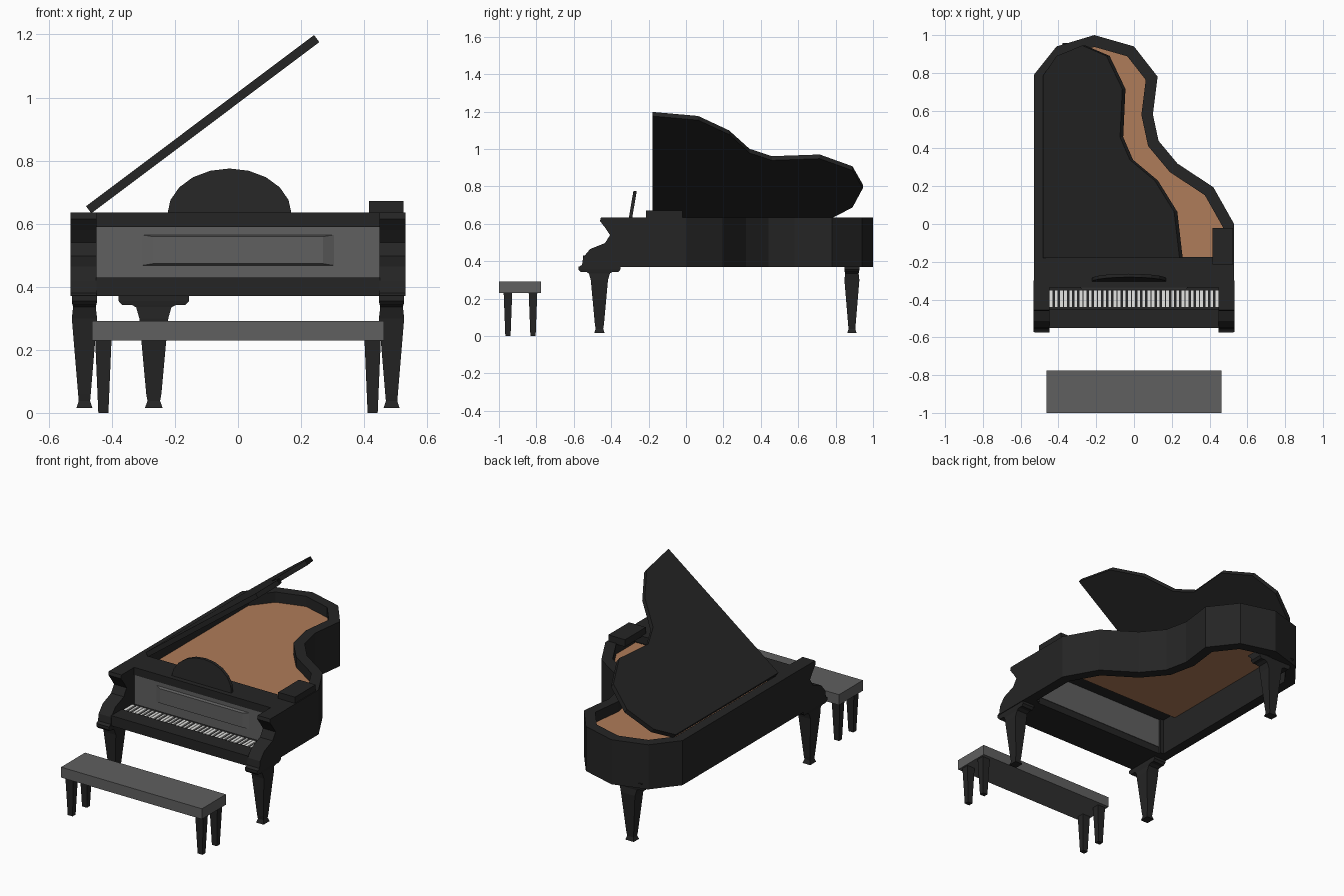
import bpy, bmesh, math
from mathutils import Vector

if "Cube" in bpy.data.objects:
    bpy.data.objects.remove(bpy.data.objects["Cube"])


def material(name, rgb):
    m = bpy.data.materials.new(name)
    m.diffuse_color = (*rgb, 1)
    m.use_nodes = True
    m.node_tree.nodes["Principled BSDF"].inputs["Base Color"].default_value = m.diffuse_color
    return m


BLACK = material("black lacquer", (0.018, 0.018, 0.018))
GREY = material("dark grey", (0.115, 0.115, 0.115))
WOOD = material("brown wood", (0.43, 0.20, 0.10))
WHITE = material("key white", (0.80, 0.80, 0.78))


def loft(name, loops, mats):
    """Skin a row of equal-length point loops and cap both ends."""
    bm = bmesh.new()
    rows = [[bm.verts.new(p) for p in loop] for loop in loops]
    n = len(rows[0])
    for a, b in zip(rows, rows[1:]):
        for i in range(n):
            j = (i + 1) % n
            bm.faces.new((a[i], a[j], b[j], b[i]))
    bm.faces.new(rows[0][::-1])
    bm.faces.new(rows[-1])
    bmesh.ops.recalc_face_normals(bm, faces=bm.faces)
    me = bpy.data.meshes.new(name)
    bm.to_mesh(me)
    bm.free()
    me.materials.append(mats)
    ob = bpy.data.objects.new(name, me)
    bpy.context.collection.objects.link(ob)
    return ob


def rect(x, y, z, hx, hy):
    return [(x - hx, y - hy, z), (x + hx, y - hy, z), (x + hx, y + hy, z), (x - hx, y + hy, z)]


def box(name, x0, x1, y0, y1, z0, z1, mat):
    cx, cy, hx, hy = (x0 + x1) / 2, (y0 + y1) / 2, (x1 - x0) / 2, (y1 - y0) / 2
    return loft(name, [rect(cx, cy, z, hx, hy) for z in (z0, z1)], mat)


def offset(pts, d):
    """Shift an open 2D path to its right by d with mitred corners."""
    pts = [Vector(p) for p in pts]
    dirs = [(b - a).normalized() for a, b in zip(pts, pts[1:])]
    out = []
    for i, p in enumerate(pts):
        a, b = dirs[max(i - 1, 0)], dirs[min(i, len(dirs) - 1)]
        n = Vector((a.y + b.y, -a.x - b.x)).normalized()
        out.append(p + n * d / n.dot(Vector((a.y, -a.x))))
    return out


# Case rim, swept round the wing-shaped outline
outline = [(-.53, -.40), (-.53, .79), (-.41, .94), (-.21, 1.0), (0, .94), (.125, .78),
           (.10, .58), (.13, .44), (.23, .32), (.42, .195), (.53, 0), (.53, -.40)]
Z0, Z1 = .37, .635
loft("case_rim", [[(*o, Z0), (*o, Z1), (*i, Z1), (*i, Z0)]
                  for o, i in zip(outline, offset(outline, .06))], BLACK)

# Soundboard inside the rim
board = offset([(x, max(y, -.20)) for x, y in outline], .05)
loft("soundboard", [[(*p, z) for p in board] for z in (.562, .574)], WOOD)

# Scrolled cheeks at both ends of the keyboard
cheek = [(-.30, .635), (-.455, .635), (-.46, .615), (-.433, .58), (-.406, .54), (-.433, .497),
         (-.513, .465), (-.55, .42), (-.556, .38), (-.572, .37), (-.30, .37)]
for side, s in (("left", -1), ("right", 1)):
    loft(side + "_cheek", [[(s * x, y, z) for y, z in cheek] for x in (.448, .531)], BLACK)

# Front deck, key bed and key slip
box("front_deck", -.48, .48, -.335, -.175, .59, .635, BLACK)
box("key_bed", -.45, .45, -.55, -.315, .37, .415, BLACK)
box("key_slip", -.45, .45, -.55, -.45, .40, .43, BLACK)

# Fallboard with a raised bevelled field
box("fallboard", -.45, .45, -.33, -.312, .412, .60, GREY)


def upright(y, hx, hz):
    return [(x, y, .516 + z) for x, z in ((-hx, -hz), (hx, -hz), (hx, hz), (-hx, hz))]


loft("fallboard_field", [upright(-.325, .315, .05), upright(-.345, .27, .043)], GREY)

# White keys: wider dark gaps stand where a black key would be
pitch = .9 / 35
for k in range(35):
    left = .0065 if k % 7 not in (0, 3) else .002
    right = .0065 if k % 7 not in (2, 6) else .002
    x = -.45 + k * pitch
    box("white_key", x + left, x + pitch - right, -.44, -.352, .413, .422, WHITE)

# Music desk: half round, leaning back
arc = [(-.027 + .197 * math.cos(math.pi * i / 10), .145 * math.sin(math.pi * i / 10))
       for i in range(11)]
loft("music_desk", [[(x, y + .17 * h, .63 + h) for x, h in arc] for y in (-.306, -.288)], BLACK)

# Raised lid, hinged on the left side
ang = math.radians(36.9)
ca, sa = math.cos(ang), math.sin(ang)
lid = [(0, -.18), (.904, -.18), (.868, .065), (.74, .23), (.575, .34), (.51, .46),
       (.525, .715), (.42, .89), (.26, .945), (.09, .89), (0, .785)]
loft("lid", [[(-.465 + ca * u - sa * t, y, .633 + sa * u + ca * t) for u, y in lid]
             for t in (0, .028)], BLACK)

# Block on the right rim
box("right_block", .415, .525, -.215, -.02, .63, .672, BLACK)

# Piano legs: (height, narrow half width, wide half width)
leg = [(.016, .025, .028), (.038, .018, .020), (.06, .020, .024), (.30, .040, .046),
       (.335, .036, .056), (.345, .038, .075), (.342, .038, .10), (.355, .040, .112),
       (.372, .040, .112)]
for side, x in (("left", -.487), ("right", .487)):
    loft("front_leg_" + side, [rect(x, -.463, z, a, b) for z, a, b in leg], BLACK)
loft("back_leg", [rect(-.267, .887, z, b, a) for z, a, b in leg + [(.40, .07, .112)]], BLACK)

# Bench
box("bench_seat", -.463, .463, -1, -.775, .23, .292, GREY)
for x in (-.427, .427):
    for y in (-.952, -.818):
        loft("bench_leg", [rect(x, y, 0, .016, .014), rect(x, y, .235, .026, .023)], BLACK)
